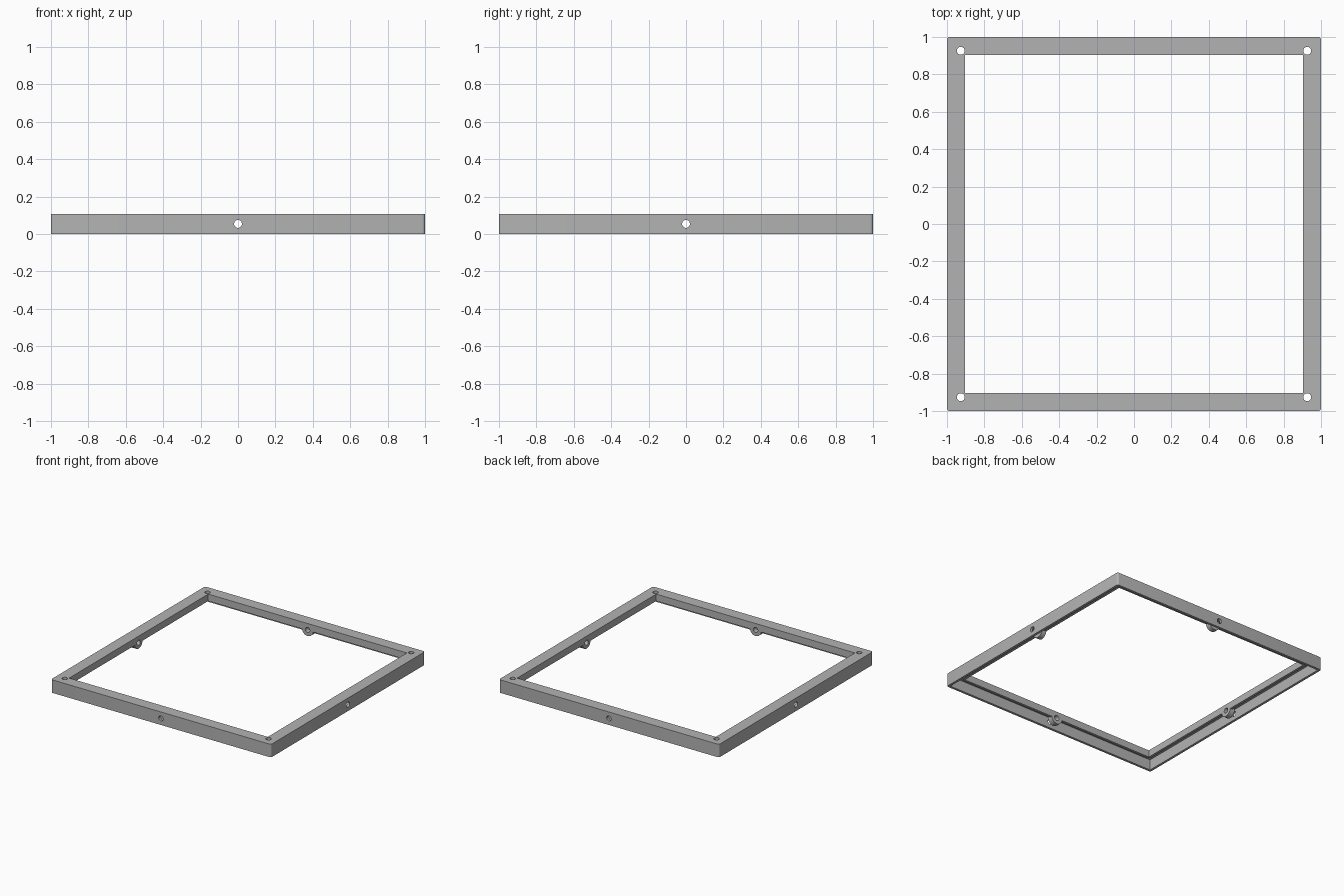
import bpy, bmesh, math
from mathutils import Matrix, Vector

cube = bpy.data.objects.get("Cube")
if cube:
    bpy.data.objects.remove(cube, do_unlink=True)

HEIGHT, LIP_Z, HOLE_Z = 0.107, 0.05, 0.054
OUTER, INNER, WALL = 1.0, 0.903, 0.02
HOLE_R, BOSS_R, BOSS_LEN, CORNER = 0.021, 0.05, 0.042, 0.926

grey = bpy.data.materials.new("plain grey")
grey.use_nodes = True
colour = (0.45, 0.45, 0.45, 1)
grey.diffuse_color = colour
grey.node_tree.nodes["Principled BSDF"].inputs["Base Color"].default_value = colour


def make_object(name, bm):
    bmesh.ops.recalc_face_normals(bm, faces=bm.faces)
    mesh = bpy.data.meshes.new(name)
    bm.to_mesh(mesh)
    bm.free()
    mesh.materials.append(grey)
    obj = bpy.data.objects.new(name, mesh)
    bpy.context.collection.objects.link(obj)
    return obj


def cylinder(name, centre, axis, radius, length):
    bm = bmesh.new()
    turn = Vector((0, 0, 1)).rotation_difference(Vector(axis)).to_matrix().to_4x4()
    bmesh.ops.create_cone(bm, cap_ends=True, segments=32, radius1=radius,
                          radius2=radius, depth=length,
                          matrix=Matrix.Translation(centre) @ turn)
    return make_object(name, bm)


def boolean(target, tool, operation):
    tool.hide_render = True
    mod = target.modifiers.new(tool.name, "BOOLEAN")
    mod.operation, mod.solver, mod.object = operation, "EXACT", tool
    bpy.context.view_layer.objects.active = target
    bpy.ops.object.modifier_apply(modifier=mod.name)
    bpy.data.objects.remove(tool, do_unlink=True)


# Channel rail: a section (half width, height) carried round the square
section = [(OUTER, 0), (OUTER, HEIGHT), (INNER, HEIGHT), (INNER, LIP_Z),
           (INNER + WALL, LIP_Z), (INNER + WALL, HEIGHT - WALL),
           (OUTER - WALL, HEIGHT - WALL), (OUTER - WALL, 0)]
bm = bmesh.new()
rings = [[bm.verts.new((sx * h, sy * h, z))
          for sx, sy in ((-1, -1), (1, -1), (1, 1), (-1, 1))] for h, z in section]
for i, ring in enumerate(rings):
    following = rings[(i + 1) % len(rings)]
    for k in range(4):
        n = (k + 1) % 4
        bm.faces.new((ring[k], ring[n], following[n], following[k]))
# Rounded outer corners
corners = [bm.edges.get((rings[0][k], rings[1][k])) for k in range(4)]
bmesh.ops.bevel(bm, geom=corners, offset=0.015, segments=4, profile=0.5,
                affect="EDGES")
frame = make_object("channel_frame", bm)

# Round screw bosses behind the middle of each inner lip
for side in range(4):
    a = side * math.pi / 2
    direction = Vector((round(math.cos(a)), round(math.sin(a)), 0))
    centre = direction * (INNER + BOSS_LEN / 2) + Vector((0, 0, HOLE_Z))
    boolean(frame, cylinder("screw_boss", centre, direction, BOSS_R, BOSS_LEN), "UNION")

# Side holes through walls and bosses
for axis in ((1, 0, 0), (0, 1, 0)):
    boolean(frame, cylinder("side_hole", (0, 0, HOLE_Z), axis, HOLE_R, 2.2), "DIFFERENCE")

# Corner holes through the top
for x in (-CORNER, CORNER):
    for y in (-CORNER, CORNER):
        boolean(frame, cylinder("corner_hole", (x, y, HOLE_Z), (0, 0, 1), HOLE_R, 0.3),
                "DIFFERENCE")

bpy.ops.object.select_all(action="DESELECT")
frame.select_set(True)
bpy.context.view_layer.objects.active = frame
bpy.ops.object.shade_smooth_by_angle(angle=math.radians(30))
